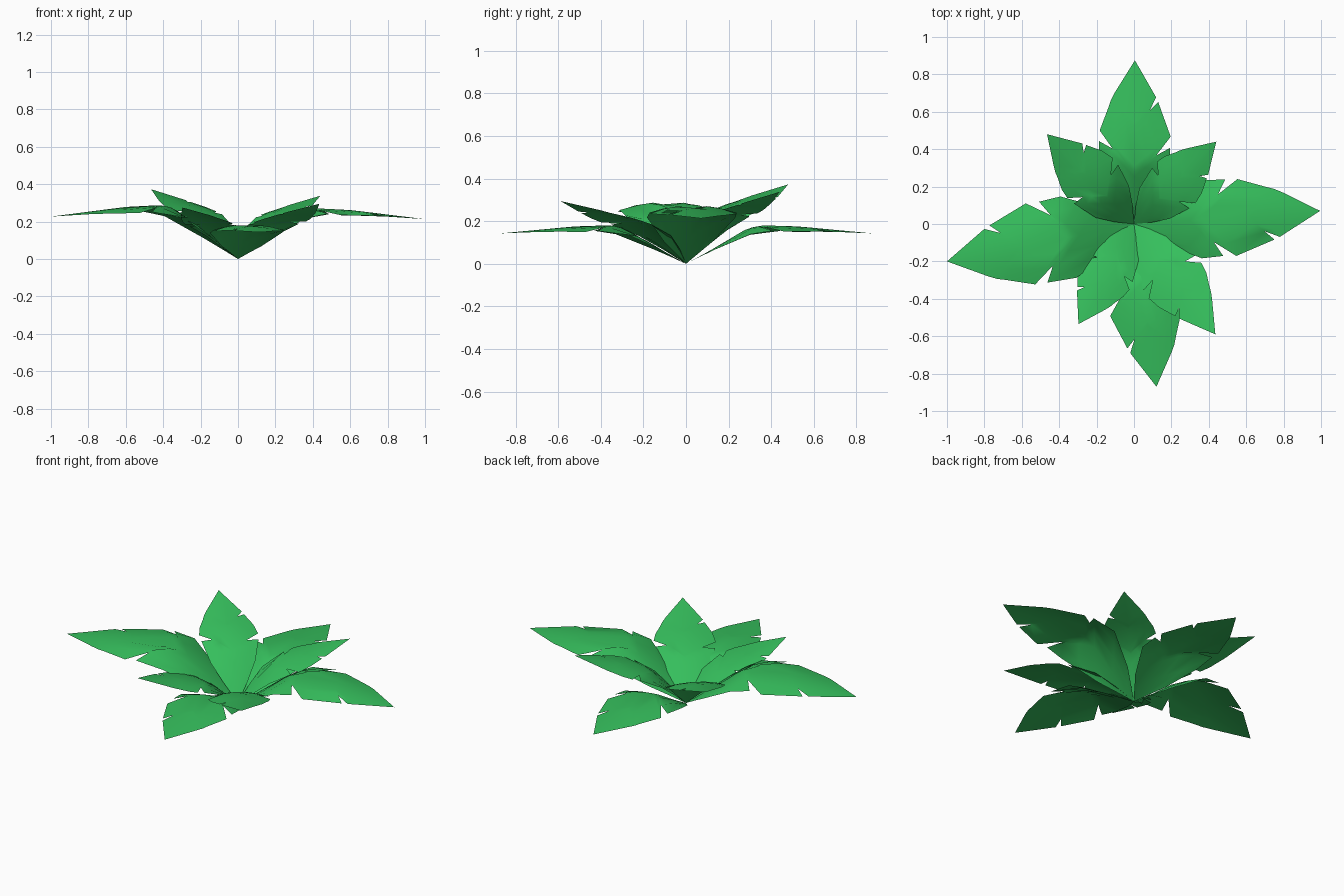
import bpy, bmesh, math
from mathutils import Vector

if "Cube" in bpy.data.objects:
    bpy.data.objects.remove(bpy.data.objects["Cube"])

green = bpy.data.materials.new("leaf_green")
green.diffuse_color = (0.036, 0.52, 0.108, 1)
green.use_nodes = True
green.node_tree.nodes["Principled BSDF"].inputs["Base Color"].default_value = green.diffuse_color

# Leaf outlines from base to tip: (fraction of length, half width); dips in width are slits
LONG_R = [(.08, .06), (.16, .12), (.35, .215), (.465, .21), (.42, .13), (.535, .215),
          (.745, .14), (.695, .09), (.775, .127), (1, 0)]
LONG_L = [(.08, .06), (.16, .12), (.35, .215), (.505, .21), (.46, .13), (.57, .207),
          (.72, .153), (.76, .14), (.80, .12), (1, 0)]
SHORT_R = [(.12, .065), (.25, .12), (.43, .155), (.41, .09), (.50, .16), (.60, .145),
           (.72, .107), (.69, .07), (.75, .098), (1, 0)]
SHORT_L = [(.12, .065), (.25, .12), (.45, .15), (.44, .09), (.52, .155), (.60, .145),
           (.69, .118), (.73, .108), (.78, .09), (1, 0)]

# Height profiles along the leaf
LONG_Z = [(0, 0), (.08, .058), (.15, .112), (.25, .195), (.32, .247), (.4, .283),
          (.5, .282), (.7, .258), (1, .22)]
SHORT_Z = [(0, 0), (.12, .25), (.22, .45), (.32, .6), (.42, .69), (.55, .77), (.7, .835), (1, 1)]
COLS = 3


def height(profile, s):
    for (a, za), (b, zb) in zip(profile, profile[1:]):
        if s <= b:
            return za + (zb - za) * (s - a) / (b - a)
    return profile[-1][1]


def leaf(name, tip, zscale, width, right, left, profile):
    tip = Vector(tip)
    length = tip.length
    d = tip.normalized()
    side = Vector((-d.y, d.x))
    bm = bmesh.new()
    base = bm.verts.new((0, 0, 0))
    rows = [[base] * (2 * COLS + 1)]
    prev = 0
    for (sr, vr), (sl, vl) in zip(right, left):
        vr, vl = vr * width, vl * width
        # slanted rows follow the side veins back to the midrib
        mid = ((sr + sl) * length - 0.9 * (vr + vl)) / 2
        mid = prev = max(mid, prev + 0.01)
        row = []
        for c in range(-COLS, COLS + 1):
            k = abs(c) / COLS
            s, v = (sr, -vr) if c < 0 else (sl, vl)
            u = mid + (s * length - mid) * k
            v *= k
            p = d * u + side * v
            z = height(profile, u / length) * zscale - 0.8 * v * v
            row.append(bm.verts.new((p.x, p.y, max(z, 0))))
        rows.append(row)
    for a, b in zip(rows, rows[1:]):
        for i in range(2 * COLS):
            if a[i] is a[i + 1]:
                bm.faces.new((a[i], b[i], b[i + 1]))
            else:
                bm.faces.new((a[i], b[i], b[i + 1], a[i + 1]))
    # merge the tip to one point
    bmesh.ops.remove_doubles(bm, verts=rows[-1], dist=0.0005)
    # all faces look upward
    bm.normal_update()
    for f in bm.faces:
        if f.normal.z < 0:
            f.normal_flip()
    for f in bm.faces:
        f.smooth = True
    me = bpy.data.meshes.new(name)
    bm.to_mesh(me)
    bm.free()
    me.materials.append(green)
    ob = bpy.data.objects.new(name, me)
    bpy.context.collection.objects.link(ob)


# Four long drooping leaves
for name, tip, zs, w in [("leaf_right", (.995, .07), .97, .97), ("leaf_left", (-1, -.2), 1.03, 1.03),
                         ("leaf_back", (.005, .875), .65, .9), ("leaf_front", (.12, -.87), .65, .9)]:
    leaf(name, tip, zs, w, LONG_R, LONG_L, LONG_Z)

# Four short raised leaves (height scale equals the tip height)
for name, tip, zs, w in [("leaf_back_right", (.44, .44), .338, .96), ("leaf_back_left", (-.465, .48), .373, 1.03),
                         ("leaf_front_left", (-.297, -.535), .275, .96), ("leaf_front_right", (.435, -.59), .295, 1.08)]:
    leaf(name, tip, zs, w, SHORT_R, SHORT_L, SHORT_Z)
